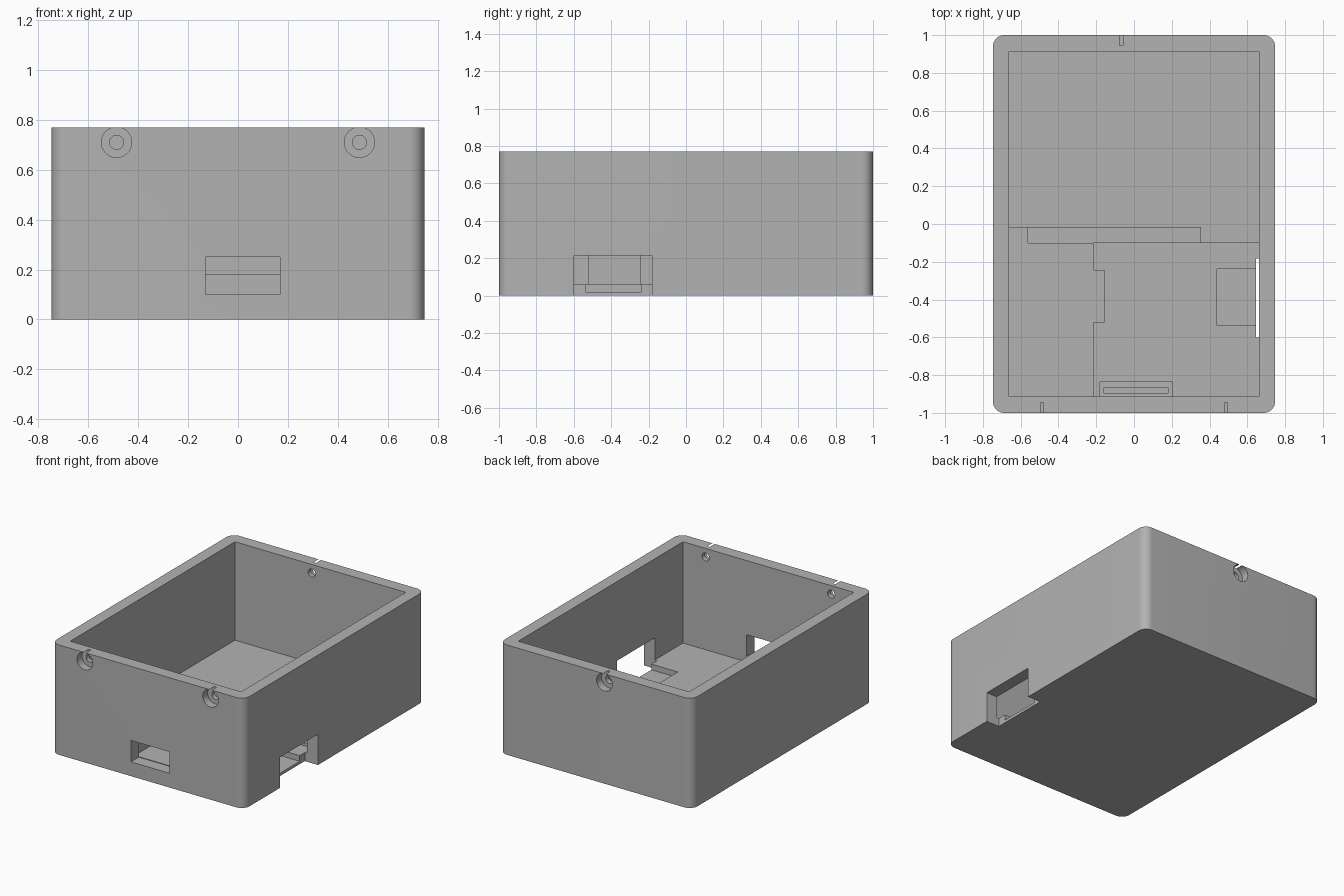
import bpy, bmesh, math
from mathutils import Matrix, Vector

cube = bpy.data.objects.get("Cube")
if cube:
    bpy.data.objects.remove(cube, do_unlink=True)

grey = bpy.data.materials.new("plain grey")
grey.use_nodes = True
color = (0.45, 0.45, 0.45, 1)
grey.diffuse_color = color
grey.node_tree.nodes["Principled BSDF"].inputs["Base Color"].default_value = color

W, L, H = 0.747, 1.0, 0.77       # half width, half length, height
IW, IL = 0.662, 0.912            # cavity half sizes
TOP = H + 0.1                    # cutters run past the rim
FLOOR, BACK_FLOOR = 0.06, 0.08


def finish(bm, name):
    mesh = bpy.data.meshes.new(name)
    bm.to_mesh(mesh)
    bm.free()
    mesh.materials.append(grey)
    obj = bpy.data.objects.new(name, mesh)
    bpy.context.collection.objects.link(obj)
    return obj


def box(name, x, y, z, radius=0):
    bm = bmesh.new()
    bmesh.ops.create_cube(bm, size=1)
    for v in bm.verts:
        v.co = [r[0] if c < 0 else r[1] for c, r in zip(v.co, (x, y, z))]
    if radius:
        edges = [e for e in bm.edges
                 if abs(e.verts[0].co.z - e.verts[1].co.z) > 0.1]
        bmesh.ops.bevel(bm, geom=edges, offset=radius, segments=10,
                        profile=0.5, affect='EDGES')
    return finish(bm, name)


def cylinder(name, x, y, z, radius):
    """Cylinder lying along y, spanning the y range."""
    bm = bmesh.new()
    place = Matrix.Translation((x, sum(y) / 2, z)) @ Matrix.Rotation(math.pi / 2, 4, 'X')
    # The half-step turn puts a flat facet at the very top
    place = place @ Matrix.Rotation(math.pi / 48, 4, 'Z')
    bmesh.ops.create_cone(bm, cap_ends=True, segments=48, radius1=radius,
                          radius2=radius, depth=y[1] - y[0], matrix=place)
    return finish(bm, name)


def combine(target, tool, operation):
    mod = target.modifiers.new(tool.name, 'BOOLEAN')
    mod.operation, mod.solver, mod.object = operation, 'EXACT', tool
    bpy.context.view_layer.objects.active = target
    bpy.ops.object.modifier_apply(modifier=mod.name)
    bpy.data.objects.remove(tool, do_unlink=True)


# Outer shell with rounded upright corners
case = box("enclosure_body", (-W, W), (-L, L), (0, H), radius=0.06)


def cut(tool):
    combine(case, tool, 'DIFFERENCE')


def add(tool):
    combine(case, tool, 'UNION')


# Main cavity and the slightly deeper front bay
cut(box("cavity", (-IW, IW), (-IL, IL), (BACK_FLOOR, TOP)))
cut(box("front_bay", (-IW, IW), (-IL, -0.10), (FLOOR, 0.3)))

# Raised side platform with its tab, and the low cross rib
add(box("side_platform", (-IW - 0.03, -0.215), (-IL - 0.03, -0.10), (0.03, 0.25)))
add(box("platform_tab", (-0.3, -0.157), (-0.522, -0.243), (0.03, 0.25)))
add(box("platform_end", (-IW - 0.03, -0.56), (-0.2, -0.015), (0.03, 0.25)))
add(box("cross_rib", (-0.6, 0.355), (-0.10, -0.015), (0.03, 0.18)))

# Side port: notch through wall and base edge, with a shallow tray inside
cut(box("side_port", (0.645, W + 0.1), (-0.6, -0.182), (-0.1, 0.215)))
cut(box("port_tray", (0.44, 0.7), (-0.538, -0.238), (0.02, 0.12)))

# Front port and the stepped recess behind it
cut(box("front_port", (-0.13, 0.168), (-L - 0.1, -IL + 0.05), (0.10, 0.25)))
cut(box("front_recess", (-0.18, 0.205), (-IL, -0.837), (0.04, 0.09)))
cut(box("recess_slot", (-0.158, 0.18), (-0.895, -0.865), (0.02, 0.09)))

# Counterbored screw holes: two in front, one behind
for x, side in ((-0.487, -1), (0.487, -1), (-0.067, 1)):
    for name, inner, radius in (("counterbore", L - 0.055, 0.0608),
                                ("screw_hole", IL - 0.05, 0.028)):
        span = sorted((side * inner, side * (L + 0.1)))
        cut(cylinder(name, x, span, 0.71, radius))

# Smooth rounded surfaces, crisp edges
case.select_set(True)
bpy.context.view_layer.objects.active = case
bpy.ops.object.shade_smooth_by_angle(angle=math.radians(30))
